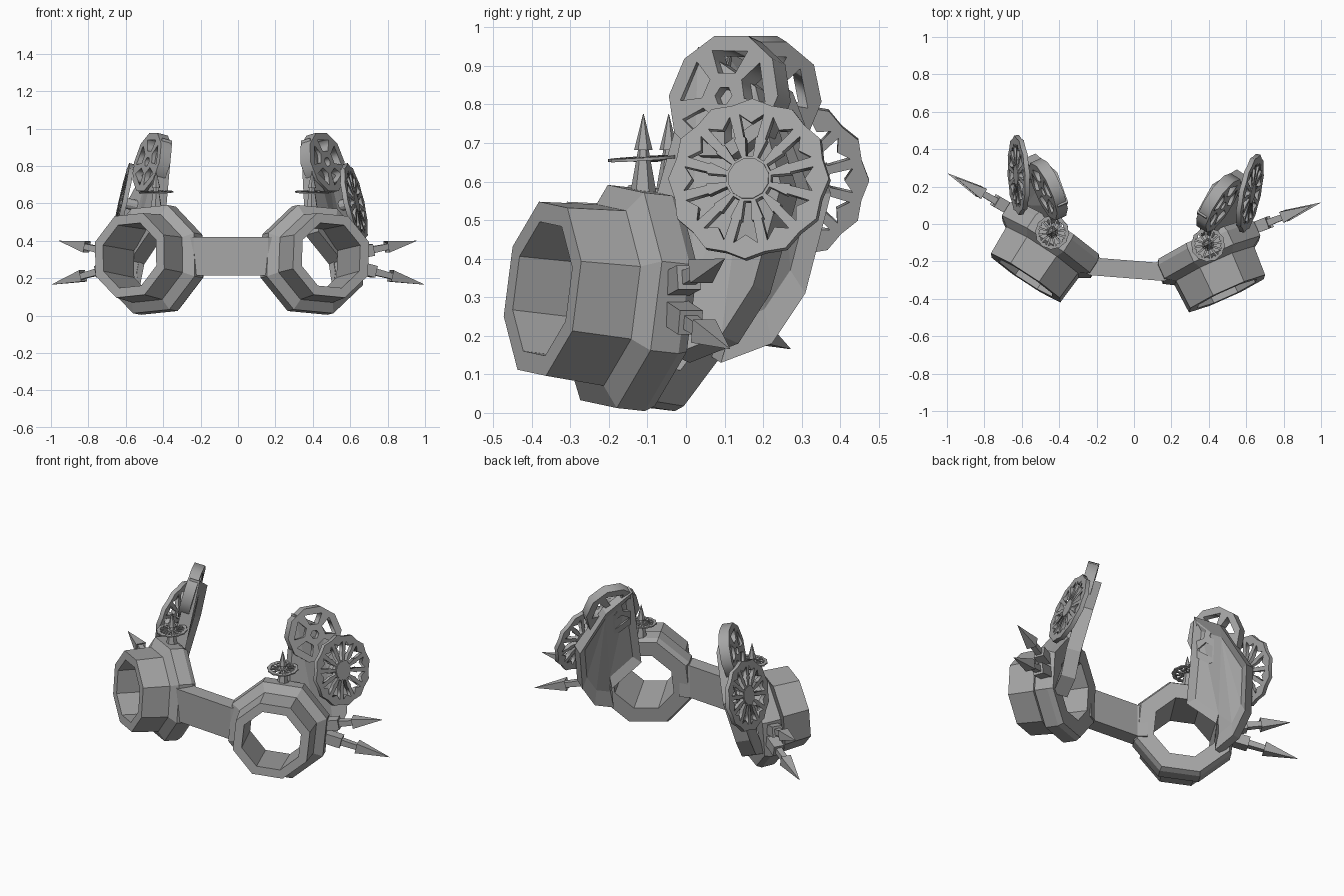
import bpy, bmesh
from math import sin, cos, pi, radians
from mathutils import Matrix, Vector

if "Cube" in bpy.data.objects:
    bpy.data.objects.remove(bpy.data.objects["Cube"])

# the whole piece is mirrored about a plane turned slightly around z
WORLD = Matrix.Translation((-0.015, 0, 0)) @ Matrix.Rotation(radians(-4.5), 4, 'Z')
MIRROR = Matrix.Diagonal((-1, 1, 1, 1))
metal = bpy.data.materials.new("dark_metal")
metal.diffuse_color = (0.38, 0.38, 0.38, 1)
metal.use_nodes = True
metal.node_tree.nodes["Principled BSDF"].inputs["Base Color"].default_value = metal.diffuse_color


def place(name, mesh, m=Matrix(), both=True):
    for side, s in (("right", Matrix()), ("left", MIRROR)) if both else (("", Matrix()),):
        me = mesh.copy()
        me.transform(WORLD @ s @ m)
        bm = bmesh.new()
        bm.from_mesh(me)
        bmesh.ops.recalc_face_normals(bm, faces=bm.faces)
        bm.to_mesh(me)
        bm.free()
        me.materials.clear()
        me.materials.append(metal)
        ob = bpy.data.objects.new((name + "_" + side).rstrip("_"), me)
        bpy.context.collection.objects.link(ob)


def frame(origin, axis, up=(0, 0, 1)):
    z = Vector(axis).normalized()
    x = Vector(up).cross(z).normalized()
    y = z.cross(x)
    m = Matrix((x, y, z)).transposed().to_4x4()
    m.translation = origin
    return m


def lathe(profile, n, roll=0.0, closed=False):
    # profile of (radius, height) turned in n flat sides
    bm = bmesh.new()
    rings = [[bm.verts.new((r * cos(2 * pi * (i + .5) / n + roll), r * sin(2 * pi * (i + .5) / n + roll), h))
              for i in range(n)] for r, h in profile]
    pairs = list(zip(rings, rings[1:]))
    if closed:
        pairs.append((rings[-1], rings[0]))
    else:
        bm.faces.new(rings[0])
        bm.faces.new(rings[-1])
    for a, b in pairs:
        for i in range(n):
            j = (i + 1) % n
            bm.faces.new((a[i], a[j], b[j], b[i]))
    me = bpy.data.meshes.new("lathe")
    bm.to_mesh(me)
    bm.free()
    return me


def loft(a, b, dish=None):
    # solid between two matching outlines; dish is an optional inner panel sunk into a
    bm = bmesh.new()
    va, vb = [[bm.verts.new(p) for p in o] for o in (a, b)]
    n = len(va)
    bm.faces.new(vb)
    strips = [(va, vb)]
    if dish:
        vd = [bm.verts.new(p) for p in dish]
        bm.faces.new(vd)
        strips.append((va, vd))
    else:
        bm.faces.new(va)
    for p, q in strips:
        for i in range(n):
            j = (i + 1) % n
            bm.faces.new((p[i], p[j], q[j], q[i]))
    bmesh.ops.triangulate(bm, faces=[f for f in bm.faces if len(f.verts) > 4])
    me = bpy.data.meshes.new("loft")
    bm.to_mesh(me)
    bm.free()
    return me


def pierced(loops, half):
    # flat plate with holes, from closed 2D outlines
    cu = bpy.data.curves.new("outline", 'CURVE')
    cu.dimensions, cu.fill_mode, cu.extrude = '2D', 'BOTH', half
    for pts in loops:
        sp = cu.splines.new('POLY')
        sp.points.add(len(pts) - 1)
        for p, (x, y) in zip(sp.points, pts):
            p.co = (x, y, 0, 1)
        sp.use_cyclic_u = True
    ob = bpy.data.objects.new("outline", cu)
    bpy.context.collection.objects.link(ob)
    me = bpy.data.meshes.new_from_object(ob)
    bpy.data.objects.remove(ob)
    bm = bmesh.new()
    bm.from_mesh(me)
    bmesh.ops.remove_doubles(bm, verts=bm.verts, dist=1e-5)
    bm.to_mesh(me)
    bm.free()
    return me


def turned(pts, a):
    return [(x * cos(a) - y * sin(a), x * sin(a) + y * cos(a)) for x, y in pts]


def ring_pts(r, n, r2=None):
    radii = (r, r2 or r)
    return [(radii[i % 2] * cos(2 * pi * i / n), radii[i % 2] * sin(2 * pi * i / n)) for i in range(n)]


def wheel(r, half):
    # twelve notched slots inside a scalloped rim
    slot = [(.28, -.045), (.52, -.065), (.52, -.085), (.80, -.15), (.70, 0),
            (.80, .15), (.52, .085), (.52, .065), (.28, .045)]
    loops = [ring_pts(r, 24, r * .94)]
    loops += [turned([(x * r, y * r) for x, y in slot], k * pi / 6) for k in range(12)]
    return pierced(loops, half)


# eye cups: octagonal tube with a wide flange behind
cup = [(.183, 0), (.238, 0), (.248, .165), (.305, .2), (.305, .28), (.288, .31), (.19, .31)]
place("eye_cup", lathe(cup, 8, radians(5), True), frame((.54, -.331, .322), (-.483, .872, -.1)))

# nose bridge
low = [(.25, -.265), (.2, -.29), (-.2, -.29), (-.25, -.265), (-.2, -.165), (-.148, -.195), (.148, -.195), (.2, -.165)]
place("nose_bridge", loft([(x, y, .215) for x, y in low], [(x, y, .42) for x, y in low]), both=False)

# upright dished side shields rising behind the cups
shield = [Vector(p) for p in ((.345, .09, .935), (.416, .245, .832), (.54, .335, .569), (.578, .265, .31),
                              (.555, .18, .18), (.52, .05, .13), (.495, .096, .275), (.38, -.034, .43))]
normal = Vector((.848, -.455, .24)).normalized()
mid = Vector((.46, .15, .55))
outer = [p + normal * (.06 if p.z > .8 else .085) for p in shield]
dish = [p.lerp(mid, .22) + normal * .03 for p in shield]
place("side_shield", loft(shield, outer, dish))

# pierced medallions on the shield tops
hole = [(.06, -.026), (.12, -.055), (.12, .055), (.06, .026)]
loops = [ring_pts(.168, 10), ring_pts(.026, 6)] + [turned(hole, k * 2 * pi / 5 + .3) for k in range(5)]
place("medallion", pierced(loops, .032), frame((.457, .15, .815), normal))

# large side wheels with hub and axle
wheel_frame = frame((.62, .214, .605), (.963, -.125, .22))
place("large_wheel", wheel(.213, .013), wheel_frame)
place("large_wheel_hub", lathe([(.03, -.08), (.03, -.013), (.055, -.013), (.055, .017)], 12), wheel_frame)

# small flat wheels on top, with an upright spike
top = Vector((.418, -.078, .66))
place("small_wheel", wheel(.092, .004), frame(top, (.03, -.06, 1), (0, 1, 0)))
place("top_spike", lathe([(.036, -.1), (.018, 0), (.014, .022), (.024, .022), (.001, .115)], 6), Matrix.Translation(top))

# pairs of arrow spikes on the outer side
for name, start, tip in (("upper_spike", (.625, .015, .33), (.959, .176, .40)),
                         ("lower_spike", (.625, .015, .265), (1.0, .193, .166))):
    a, d = Vector(start), Vector(tip) - Vector(start)
    L = d.length
    arrow = [(.045, 0), (.045, .31 * L), (.026, .31 * L), (.022, .56 * L), (.044, .53 * L), (.001, L)]
    place(name, lathe(arrow, 4), frame(a, d))
